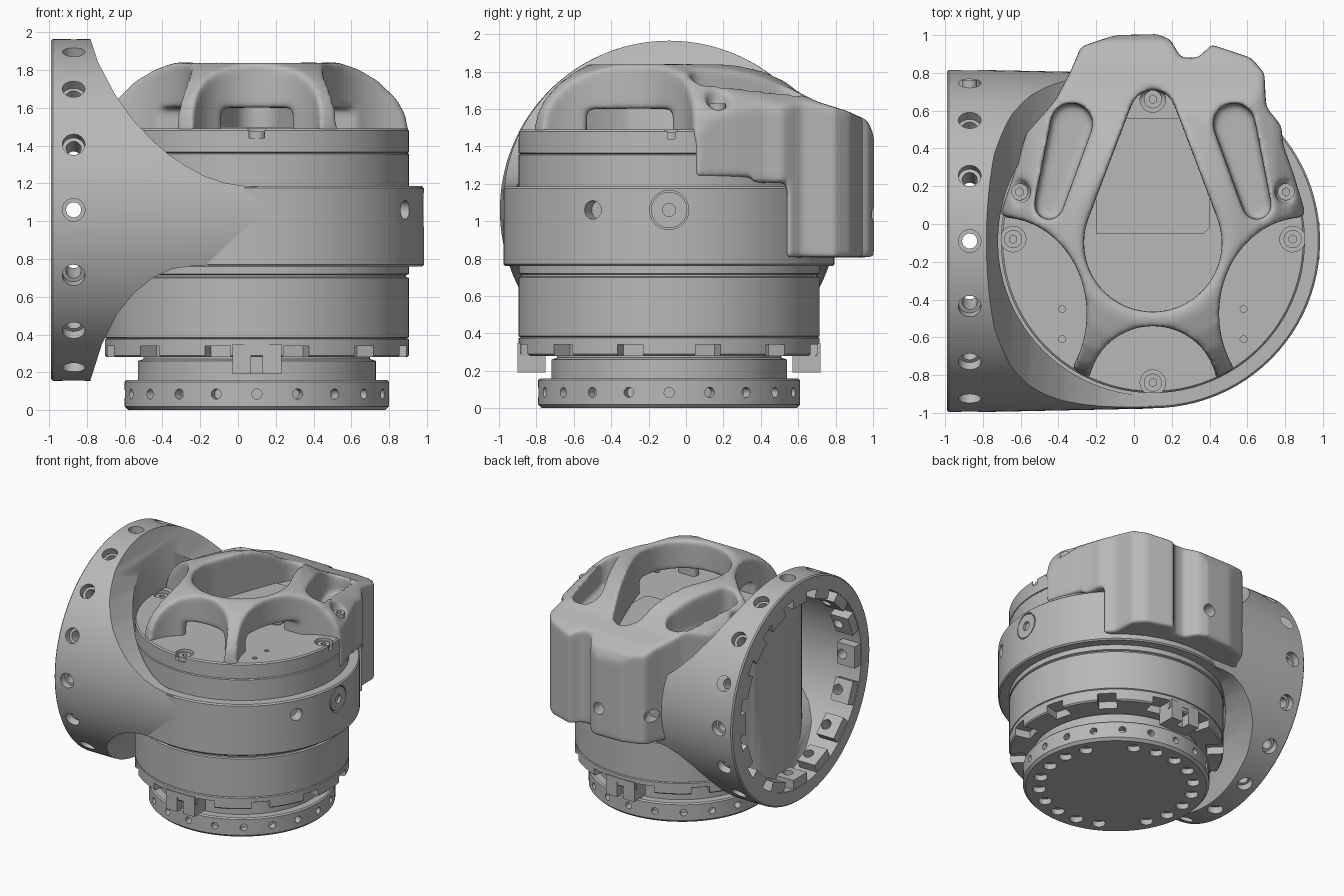
import bpy, bmesh
from math import pi, sin, cos, radians
from mathutils import Matrix, Vector

if "Cube" in bpy.data.objects:
    bpy.data.objects.remove(bpy.data.objects["Cube"], do_unlink=True)

CX, CY, FZ = 0.10, -0.09, 1.06      # vertical axis, side flange height
AXIS = Matrix.Translation((CX, CY, 0))
SIDE = Matrix.Translation((0, CY, FZ)) @ Matrix.Rotation(pi / 2, 4, 'Y')

metal = bpy.data.materials.new("satin grey metal")
metal.use_nodes = True
grey = (0.48, 0.48, 0.48, 1)
metal.diffuse_color = grey
metal.node_tree.nodes["Principled BSDF"].inputs["Base Color"].default_value = grey


def finish(name, bm, matrix=None):
    if matrix:
        bm.transform(matrix)
    bmesh.ops.recalc_face_normals(bm, faces=bm.faces)
    mesh = bpy.data.meshes.new(name)
    bm.to_mesh(mesh)
    bm.free()
    mesh.materials.append(metal)
    ob = bpy.data.objects.new(name, mesh)
    bpy.context.collection.objects.link(ob)
    return ob


def lathe(name, profile, matrix=AXIS, steps=96):
    """Revolve (radius, height) points that start and end on the axis."""
    bm = bmesh.new()
    vs = [bm.verts.new((r, 0, z)) for r, z in profile]
    es = [bm.edges.new(p) for p in zip(vs, vs[1:])]
    bmesh.ops.spin(bm, geom=vs + es, axis=(0, 0, 1), cent=(0, 0, 0), angle=2 * pi,
                   steps=steps, use_merge=True)
    bmesh.ops.remove_doubles(bm, verts=bm.verts, dist=1e-5)
    return finish(name, bm, matrix)


def prism(name, outline, lo, hi, axis='z', drop=0):
    """Extrude a 2D outline along the named axis, lowering the far end by drop."""
    place = {'x': lambda a, b: (lo, a, b), 'y': lambda a, b: (a, lo, b), 'z': lambda a, b: (a, b, lo)}
    bm = bmesh.new()
    f = bm.faces.new([bm.verts.new(place[axis](*p)) for p in outline])
    ext = bmesh.ops.extrude_face_region(bm, geom=[f])
    move = Vector([(hi - lo) * (axis == k) for k in 'xyz']) - Vector((0, 0, drop))
    bmesh.ops.translate(bm, vec=move, verts=[v for v in ext['geom'] if isinstance(v, bmesh.types.BMVert)])
    return finish(name, bm)


def hull(name, ellipses, lo, hi):
    """Vertical prism around a set of (x, y, rx, ry) ellipses."""
    bm = bmesh.new()
    for x, y, rx, ry in ellipses:
        for i in range(48):
            a = 2 * pi * i / 48
            for z in (lo, hi):
                bm.verts.new((x + rx * cos(a), y + ry * sin(a), z))
    bmesh.ops.convex_hull(bm, input=bm.verts)
    bmesh.ops.delete(bm, geom=[v for v in bm.verts if not v.link_faces], context='VERTS')
    return finish(name, bm)


def radial(name, angles, r0, r1, z, size, matrix=AXIS, box=None):
    """Rods (or boxes of width x height) pointing outward around an axis."""
    bm = bmesh.new()
    for a in angles:
        m = Matrix.Rotation(radians(a), 4, 'Z') @ Matrix.Translation(((r0 + r1) / 2, 0, z))
        if box:
            bmesh.ops.create_cube(bm, size=1, matrix=m @ Matrix.Diagonal((r1 - r0, *box, 1)))
        else:
            bmesh.ops.create_cone(bm, cap_ends=True, segments=24, radius1=size, radius2=size, depth=r1 - r0,
                                  matrix=m @ Matrix.Rotation(pi / 2, 4, 'Y'))
    return finish(name, bm, matrix)


def rods(name, points, r, lo, hi, segments=24):
    """Vertical rods at (x, y) points."""
    bm = bmesh.new()
    for x, y in points:
        bmesh.ops.create_cone(bm, cap_ends=True, segments=segments, radius1=r, radius2=r, depth=hi - lo,
                              matrix=Matrix.Translation((x, y, (lo + hi) / 2)))
    return finish(name, bm)


def bake(ob):
    bpy.context.view_layer.update()
    old = ob.data
    ob.data = bpy.data.meshes.new_from_object(ob.evaluated_get(bpy.context.evaluated_depsgraph_get()))
    ob.modifiers.clear()
    bpy.data.meshes.remove(old)


def combine(ob, other, op='DIFFERENCE'):
    m = ob.modifiers.new("cut", 'BOOLEAN')
    m.operation, m.object, m.solver = op, other, 'EXACT'
    bake(ob)
    bpy.data.objects.remove(other, do_unlink=True)


def ring(n, start=0):
    return [start + 360 * i / n for i in range(n)]


def mirror(points):
    return points + [(2 * CX - x, *rest) for x, *rest in points]


# Output flange and neck at the bottom
base = lathe("output_flange", [(0, 0), (.68, 0), (.70, .02), (.70, .15), (.69, .16), (.63, .16),
                               (.63, .26), (.60, .27), (.60, .30), (0, .30)])
combine(base, radial("rim_holes", ring(20, 90), .64, .8, .085, .027))
spots = [radians(a) for i, a in enumerate(ring(20, 45)) if i % 10]
combine(base, rods("bolt_holes", [(CX + .58 * cos(a), CY + .58 * sin(a)) for a in spots], .05, -.05, .045))

# Lower and upper housings, with a notched rim below
lower = lathe("lower_housing", [(0, .28), (.795, .28), (.805, .29), (.805, .375), (.795, .38), (.805, .385),
                                (.805, .70), (.79, .705), (.79, .715), (.805, .72), (.805, .80), (0, .80)])
combine(lower, radial("notches", ring(12, 15), .68, .9, .305, 0, box=(.14, .07)))
lugs = radial("lower_lugs", [90, 270], .66, .81, .27, 0, box=(.26, .16))
combine(lugs, radial("slots", [90, 270], .74, .9, .25, 0, box=(.06, .13)))
upper = lathe("upper_housing", [(0, 1.1), (.805, 1.1), (.805, 1.355), (.795, 1.36), (.805, 1.365),
                                (.805, 1.48), (.795, 1.49), (0, 1.49)])
screws = mirror([(.84, -.08)]) + [(CX, .66), (CX, -.84)]
combine(upper, rods("seats", screws, .068, 1.44, 1.6))
combine(upper, rods("pin_holes", mirror([(.58, -.45), (.58, -.61)]), .018, 1.46, 1.6))

# Collar with side ports
collar = lathe("collar", [(0, .76), (.875, .76), (.885, .77), (.885, 1.175), (.875, 1.185), (0, 1.185)])
combine(collar, radial("port", [-27.5], .80, 1, FZ, .05))
combine(collar, radial("plug_seat", [0], .86, 1, FZ, .105))
plug = radial("side_plug", [0], .80, .882, FZ, .097)
combine(plug, radial("plug_hole", [0], .84, 1, FZ, .035))

# Side flange: hollow drum pinched down to the collar and hugging the housings
upper_curve = [(-.79, 1.99), (-.74, 1.84), (-.65, 1.67), (-.55, 1.53), (-.45, 1.425), (-.37, 1.355), (-.28, 1.295),
               (-.18, 1.24), (-.08, 1.205), (.02, 1.188), (.1, 1.183)]
lower_curve = [(.1, .762), (-.25, .762), (-.35, .748), (-.45, .70), (-.55, .62), (-.64, .51), (-.72, .35),
               (-.79, .13)]
outline = [(-1.1, .1), (-1.1, 2)] + upper_curve + lower_curve
drum = lathe("side_flange", [(0, -.99), (.895, -.99), (.905, -.98), (.905, -.78), (.887, .1), (0, .1)], SIDE, 128)
combine(drum, prism("pinch", outline, -1.2, 1.2, 'y'), 'INTERSECT')
for lo, hi in ((0, .76), (1.185, 2.1)):
    combine(drum, rods("housing_clearance", [(CX, CY)], .82, lo, hi, 96))
cavity = lathe("cavity", [(0, -1.05), (.79, -1.05), (.79, -.25), (0, -.25)], SIDE)
combine(cavity, prism("inner_pinch", [(x - .05, z) for x, z in outline], -1.2, 1.2, 'y'), 'INTERSECT')
combine(cavity, rods("housing_wall", [(CX, CY)], .90, 0, 2.1, 96))
combine(drum, cavity)
teeth = radial("flange_teeth", ring(16), .71, .80, -.905, 0, SIDE, box=(.18, .16))
for part in (drum, teeth):
    combine(part, radial("bores", ring(16), .6, .95, -.87, .04, SIDE))
combine(drum, radial("counterbores", ring(16), .85, 1, -.87, .06, SIDE))

# Rear shroud: plan, side and front outlines intersected, top falling to the back
plan = [(-.71, .05), (.91, .05), (.85, .25), (.79, .42), (.78, .52), (.70, .62), (.69, .8), (.62, .88),
        (.41, .95), (.34, .88), (.25, .88), (.19, .98), (.12, 1.005), (-.1, 1.0), (-.28, .94),
        (-.34, .8), (-.42, .65), (-.57, .48), (-.64, .25)]
side = [(.05, 1.235), (.36, 1.235), (.36, 1.205), (.54, 1.205), (.54, .807), (1.005, .807), (1.005, 1.46),
        (.97, 1.54), (.86, 1.59), (.7, 1.64), (.5, 1.74), (.3, 1.80), (.05, 1.84)]
shoulder = [(.90, 1.50), (.885, 1.58), (.84, 1.66), (.75, 1.745), (.65, 1.80), (.53, 1.84)]
front = [(.95, .5), (.95, 1.48)] + shoulder
cover = prism("top_cover", plan, .7, 2)
combine(cover, prism("side_cut", side, -1.2, 1.2, 'x'), 'INTERSECT')
combine(cover, prism("front_cut", front + [(2 * CX - x, z) for x, z in reversed(front)], 0, 1.1, 'y', .24),
        'INTERSECT')

# Domed cover with a teardrop opening, scoops, pockets and low windows
dome = [(0, 1.44), (.797, 1.44)] + [(x - CX, z) for x, z in shoulder] + [(0, 1.84)]
combine(cover, lathe("dome", dome), 'UNION')
combine(cover, hull("teardrop", [(CX, -.1, .365, .365), (CX, .59, .12, .12)], 1.44, 2))
combine(cover, hull("front_scoop", [(CX, -.87, .34, .33)], 1.4, 2))
for s in (1, -1):
    combine(cover, hull("side_scoop", [(CX + s * .80, -.475, .45, .51)], 1.4, 2))
    combine(cover, hull("pocket", [(CX + s * .55, .1, .075, .075), (CX + s * .43, .53, .11, .11)], 1.52, 2))
wells = mirror([(.805, .17)])
combine(cover, rods("screw_wells", wells, .06, 1.6, 2))
for w, d, y in ((.19, .25, -.55), (.8, .23, -.30)):
    combine(cover, prism("window", [(CX - w, y - d), (CX + w, y - d), (CX + w, y + d), (CX - w, y + d)], 1.4, 1.60))
remesh = cover.modifiers.new("blend", 'REMESH')
remesh.mode, remesh.voxel_size = 'VOXEL', .015
soften = cover.modifiers.new("soften", 'SMOOTH')
soften.factor, soften.iterations = .5, 14
bake(cover)
cover.data.materials.clear()
cover.data.materials.append(metal)
combine(cover, radial("shroud_bores", [90, 112.5], .88, 1.3, FZ - .02, .05))

# Socket screws and inspection panel on the deck
for name, spots, r, top in (("deck_screws", screws, .048, 1.475), ("cover_screws", wells, .045, 1.63)):
    heads = rods(name, spots, r, top - .06, top)
    combine(heads, rods("sockets", spots, .022, top - .03, top + .1, 6))
prism("inspection_panel", [(-.2, -.05), (.37, -.05), (.4, -.02), (.4, .56), (-.2, .56)], 1.489, 1.498)

# Smooth shading with crisp machined edges; the cast cover stays soft
for ob in bpy.context.collection.objects:
    if ob.type == 'MESH' and metal.name in ob.data.materials:
        bpy.ops.object.select_all(action='DESELECT')
        ob.select_set(True)
        bpy.context.view_layer.objects.active = ob
        bpy.ops.object.shade_smooth_by_angle(angle=radians(65 if ob == cover else 32))
